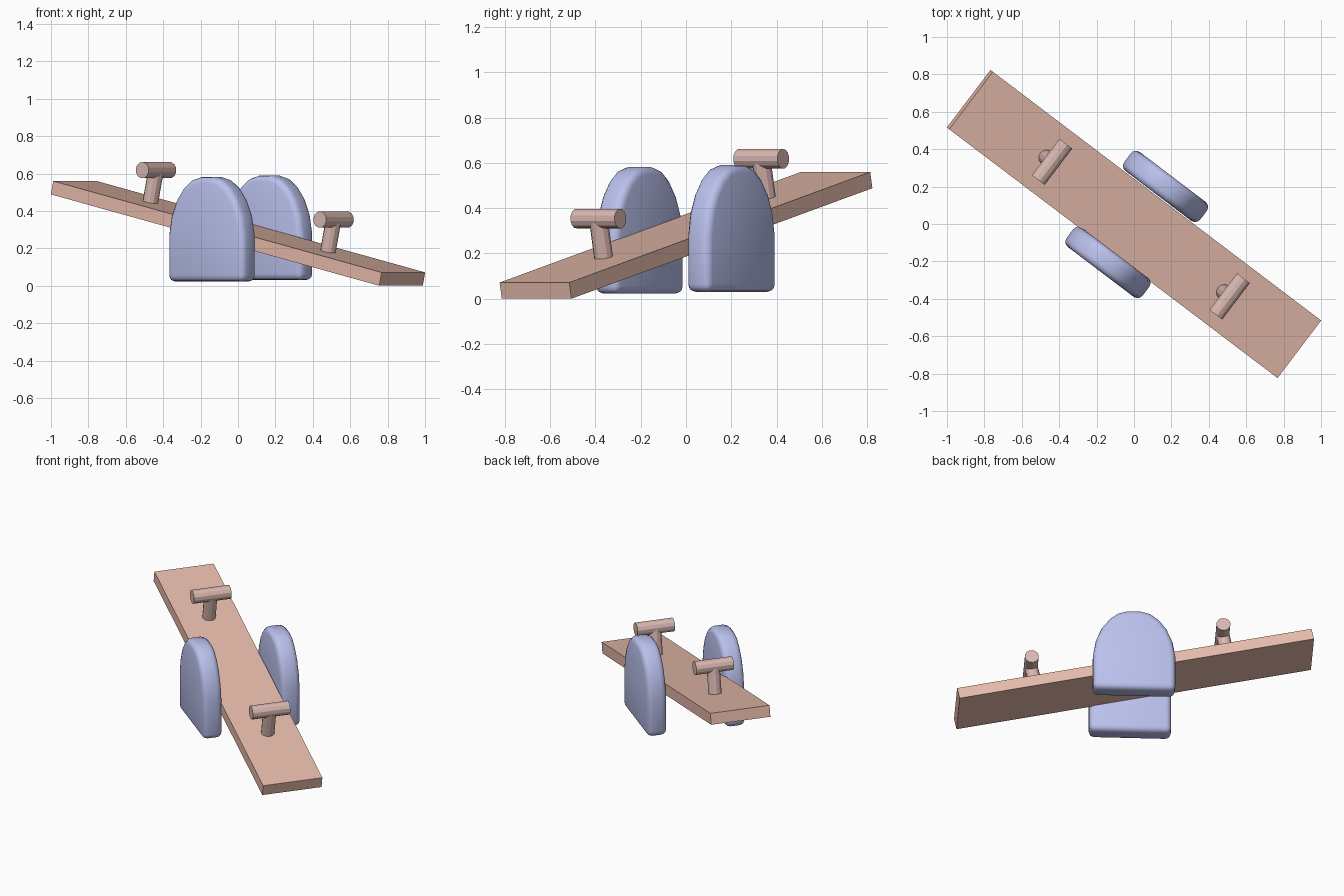
import bpy, bmesh, math
from mathutils import Matrix, Vector

if "Cube" in bpy.data.objects:
    bpy.data.objects.remove(bpy.data.objects["Cube"])

YAW = math.radians(-37.15)
TILT = math.radians(12.5)
LENGTH, WIDTH, THICK = 2.256, 0.386, 0.073
CENTRE_Z = (LENGTH * math.sin(TILT) + THICK * math.cos(TILT)) / 2

yaw = Matrix.Rotation(YAW, 4, 'Z')
board = Matrix.Translation((0, 0, CENTRE_Z)) @ yaw @ Matrix.Rotation(TILT, 4, 'Y')


def material(name, colour):
    m = bpy.data.materials.new(name)
    m.diffuse_color = (*colour, 1)
    m.use_nodes = True
    m.node_tree.nodes["Principled BSDF"].inputs["Base Color"].default_value = m.diffuse_color
    return m


wood = material("plank_orange", (0.80, 0.50, 0.41))
pink = material("handle_brown", (0.70, 0.48, 0.44))
blue = material("side_blue", (0.49, 0.53, 0.84))


def make(name, bm, matrix, mat):
    bmesh.ops.recalc_face_normals(bm, faces=bm.faces)
    mesh = bpy.data.meshes.new(name)
    bm.to_mesh(mesh)
    bm.free()
    mesh.materials.append(mat)
    ob = bpy.data.objects.new(name, mesh)
    ob.matrix_world = matrix
    bpy.context.collection.objects.link(ob)
    return ob


def cylinder(name, radius, depth, matrix, mat):
    bm = bmesh.new()
    bmesh.ops.create_cone(bm, cap_ends=True, segments=12, radius1=radius,
                          radius2=radius, depth=depth)
    return make(name, bm, matrix, mat)


# Tilted plank
bm = bmesh.new()
bmesh.ops.create_cube(bm, size=1, matrix=Matrix.Diagonal((LENGTH, WIDTH, THICK, 1)))
make("plank", bm, board, wood)

# T-shaped handles, square to the plank
for side, label in ((-1, "high"), (1, "low")):
    cylinder(f"{label}_handle_post", 0.042, 0.18,
             board @ Matrix.Translation((side * 0.61, 0, 0.115)), pink)
    cylinder(f"{label}_handle_bar", 0.044, 0.244,
             board @ Matrix.Translation((side * 0.61, 0, 0.211))
             @ Matrix.Rotation(math.pi / 2, 4, 'X'), pink)

# Upright arched side panels with soft edges
half = [(0.255, 0), (0.255, 0.25), (0.238, 0.35), (0.203, 0.435),
        (0.155, 0.5), (0.1, 0.543), (0.04, 0.56)]
profile = half + [(-x, z) for x, z in reversed(half)]
PANEL = 0.127
for v, z0, label in ((-0.248, 0.022, "front"), (0.262, 0.03, "back")):
    bm = bmesh.new()
    face = bm.faces.new([bm.verts.new((x, -PANEL / 2, z)) for x, z in profile])
    ext = bmesh.ops.extrude_face_region(bm, geom=[face], use_keep_orig=True)
    moved = [g for g in ext["geom"] if isinstance(g, bmesh.types.BMVert)]
    bmesh.ops.translate(bm, verts=moved, vec=Vector((0, PANEL, 0)))
    ob = make(f"{label}_side_panel", bm,
              yaw @ Matrix.Translation((0.013, v, z0)), blue)
    bevel = ob.modifiers.new("soft_edges", 'BEVEL')
    bevel.width = 0.034
    bevel.segments = 3
    bevel.limit_method = 'ANGLE'
    bevel.angle_limit = math.radians(45)
    bpy.ops.object.select_all(action='DESELECT')
    ob.select_set(True)
    bpy.context.view_layer.objects.active = ob
    bpy.ops.object.modifier_apply(modifier=bevel.name)
    bpy.ops.object.shade_smooth_by_angle(angle=math.radians(35))
